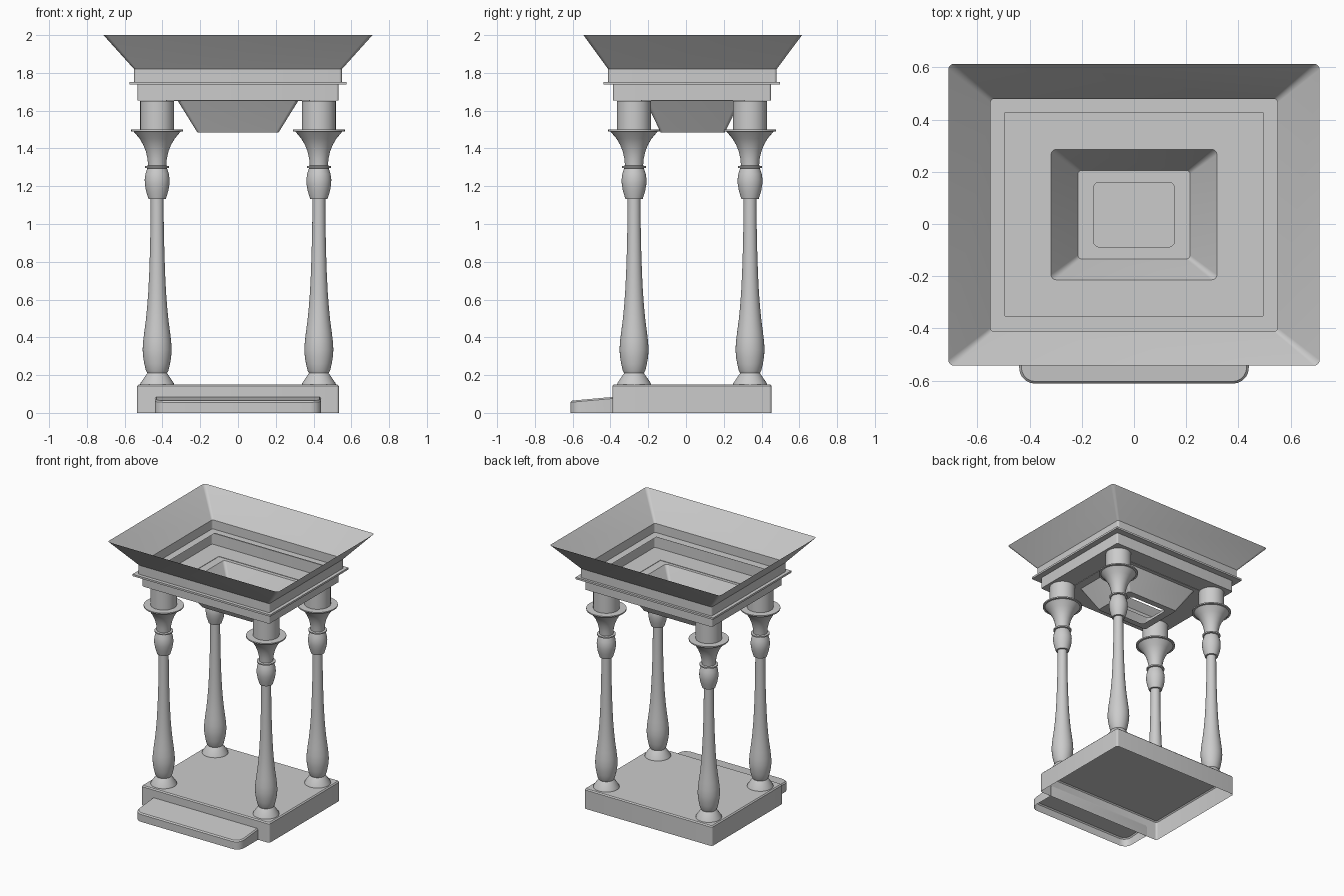
import bpy, bmesh, math
from mathutils import Vector


def rect_ring(hx, y0, y1, z, r=0.012, r_back=None, slope=0.0, seg=5):
    """Rounded rectangle; r rounds the front corners, r_back the back ones.
    slope tilts the ring upward along +y."""
    rb = r if r_back is None else r_back
    corners = [(hx, y1, 1, 1, 0, rb), (-hx, y1, -1, 1, 90, rb),
               (-hx, y0, -1, -1, 180, r), (hx, y0, 1, -1, 270, r)]
    ring = []
    for cx, cy, sx, sy, start, rad in corners:
        for i in range(seg + 1):
            a = math.radians(start + 90 * i / seg)
            x = cx - sx * rad + rad * math.cos(a)
            y = cy - sy * rad + rad * math.sin(a)
            ring.append(Vector((x, y, z + slope * (y - y0))))
    return ring


def circle_ring(cx, cy, r, z, n=32):
    return [Vector((cx + r * math.cos(2 * math.pi * i / n),
                    cy + r * math.sin(2 * math.pi * i / n), z)) for i in range(n)]


def loft(name, rings, cap_end=False, angle=30):
    """Skin a stack of matching rings into one surface."""
    bm = bmesh.new()
    loops = [[bm.verts.new(p) for p in ring] for ring in rings]
    n = len(loops[0])
    for a, b in zip(loops, loops[1:]):
        for i in range(n):
            j = (i + 1) % n
            bm.faces.new((a[i], a[j], b[j], b[i]))
    if cap_end:
        bm.faces.new(loops[-1])
    me = bpy.data.meshes.new(name)
    bm.to_mesh(me)
    bm.free()
    ob = bpy.data.objects.new(name, me)
    bpy.context.collection.objects.link(ob)
    bpy.ops.object.select_all(action='DESELECT')
    ob.select_set(True)
    bpy.context.view_layer.objects.active = ob
    bpy.ops.object.shade_smooth_by_angle(angle=math.radians(angle))
    return ob


# Base slab, open underneath, with a fine bevel round the top
loft("base_slab", [
    rect_ring(0.535, -0.39, 0.453, 0.0, 0.015),
    rect_ring(0.535, -0.39, 0.453, 0.142, 0.015),
    rect_ring(0.527, -0.382, 0.445, 0.15, 0.012),
], cap_end=True)

# Front step, open underneath, rounded front corners and sloping top
loft("front_step", [
    rect_ring(0.44, -0.612, -0.388, 0.0, 0.06, 0.002),
    rect_ring(0.44, -0.612, -0.388, 0.056, 0.06, 0.002, slope=0.09),
    rect_ring(0.432, -0.604, -0.388, 0.065, 0.055, 0.002, slope=0.09),
], cap_end=True)

# Four turned columns: (radius, height) from foot to square entablature
profile = [
    (0.090, 0.15), (0.088, 0.158), (0.056, 0.205), (0.052, 0.21),
    (0.060, 0.225), (0.068, 0.26), (0.074, 0.295), (0.077, 0.335),
    (0.074, 0.38), (0.068, 0.43), (0.060, 0.49), (0.053, 0.56),
    (0.047, 0.64), (0.042, 0.74), (0.038, 0.86), (0.035, 1.0), (0.034, 1.132),
    (0.046, 1.133), (0.048, 1.14), (0.059, 1.175), (0.065, 1.21),
    (0.066, 1.235), (0.062, 1.265), (0.052, 1.295),
    (0.063, 1.297), (0.064, 1.307), (0.048, 1.309),
    (0.051, 1.345), (0.060, 1.385), (0.074, 1.42), (0.093, 1.452),
    (0.124, 1.489), (0.138, 1.49), (0.138, 1.499), (0.090, 1.50), (0.090, 1.65),
]
for side, cx in (("left", -0.428), ("right", 0.428)):
    for end, cy in (("front", -0.275), ("back", 0.339)):
        loft(f"{end}_{side}_column",
             [circle_ring(cx, cy, r, z) for r, z in profile], cap_end=True)

# Entablature: flange, frieze, ceiling and hanging hopper with an open outlet
loft("entablature_and_hopper", [
    rect_ring(0.155, -0.088, 0.16, 1.485, 0.022),
    rect_ring(0.215, -0.134, 0.206, 1.485, 0.015),
    rect_ring(0.318, -0.214, 0.286, 1.65, 0.02),
    rect_ring(0.38, -0.237, 0.313, 1.65, 0.002),
    rect_ring(0.38, -0.237, 0.313, 1.653, 0.002),
    rect_ring(0.532, -0.386, 0.45, 1.653, 0.012),
    rect_ring(0.532, -0.386, 0.45, 1.738, 0.012),
    rect_ring(0.575, -0.438, 0.498, 1.738, 0.004),
    rect_ring(0.575, -0.438, 0.498, 1.752, 0.004),
    rect_ring(0.495, -0.352, 0.428, 1.752, 0.002),
])

# Upper band flaring out into the open top tray
loft("flared_top", [
    rect_ring(0.55, -0.412, 0.48, 1.752, 0.015),
    rect_ring(0.55, -0.412, 0.48, 1.82, 0.015),
    rect_ring(0.712, -0.543, 0.614, 2.0, 0.022),
])
